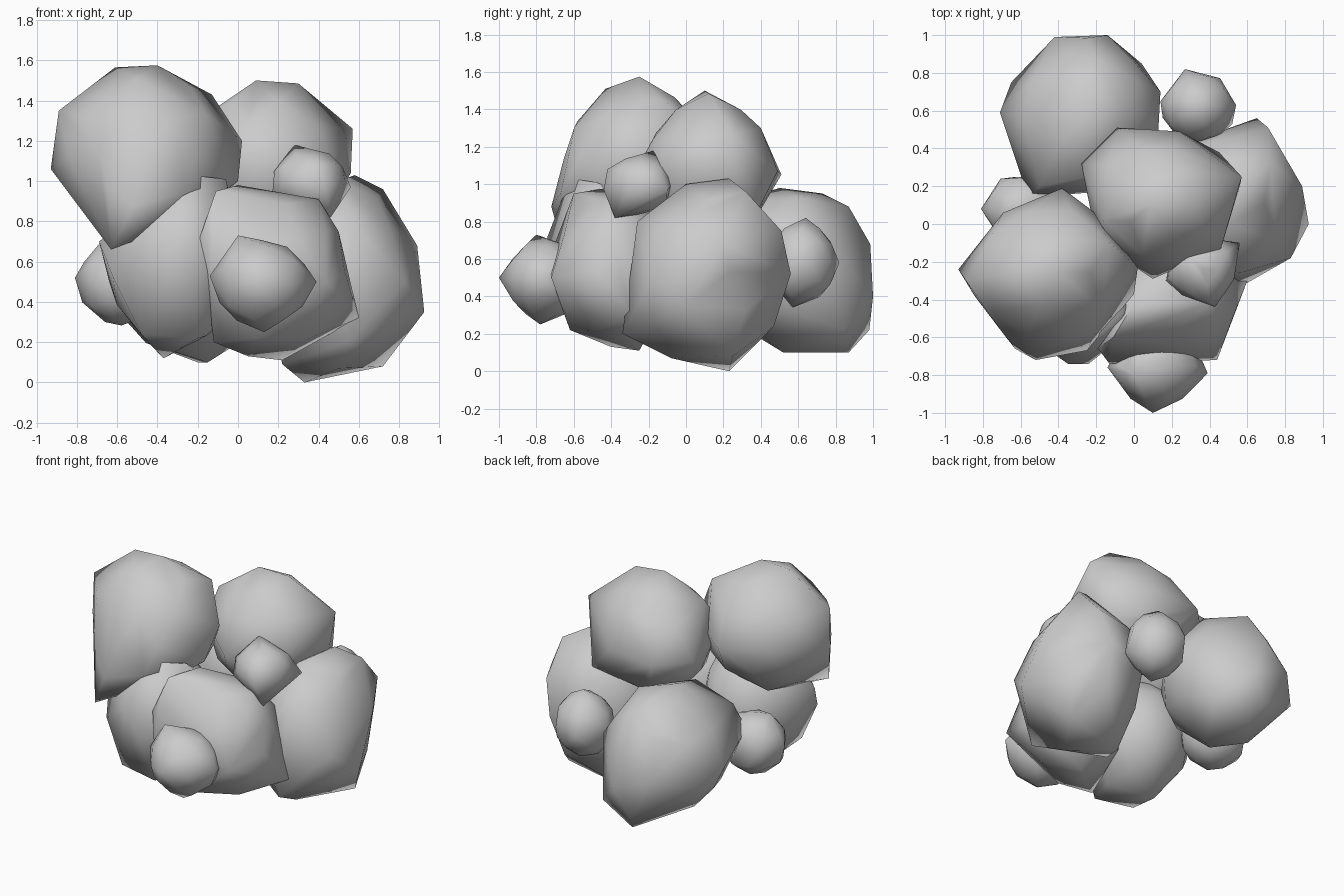
import bpy, bmesh
from math import radians
from mathutils import Vector


def boulder(name, centre, radii, corners=(), fill=0.94):
    """Convex stone: a coarse ellipsoid core stretched out to a few facet corners."""
    c = Vector(centre)
    pts = [Vector(p) for p in corners]
    core = bmesh.new()
    bmesh.ops.create_icosphere(core, subdivisions=2, radius=1)
    near = 0.38 * min(radii)
    for v in core.verts:
        p = c + Vector(a * r * fill for a, r in zip(v.co, radii))
        if all((p - Vector(q)).length > near for q in corners):
            pts.append(p)
    core.free()
    bm = bmesh.new()
    for p in pts:
        bm.verts.new(p)
    res = bmesh.ops.convex_hull(bm, input=bm.verts[:])
    junk = {g for g in res["geom_interior"] + res["geom_unused"]
            if isinstance(g, bmesh.types.BMVert)}
    bmesh.ops.delete(bm, geom=list(junk), context='VERTS')
    bmesh.ops.recalc_face_normals(bm, faces=bm.faces[:])
    me = bpy.data.meshes.new(name)
    bm.to_mesh(me)
    bm.free()
    ob = bpy.data.objects.new(name, me)
    bpy.context.collection.objects.link(ob)
    bpy.ops.object.select_all(action='DESELECT')
    ob.select_set(True)
    bpy.context.view_layer.objects.active = ob
    bpy.ops.object.shade_smooth_by_angle(angle=radians(70))
    return ob


# Two upper boulders
boulder("upper_left_boulder", (-.45, -.26, 1.13), (.44, .42, .42), [
    (-.93, -.24, 1.06), (-.89, -.3, 1.35), (-.61, -.25, 1.565), (-.4, -.25, 1.575),
    (-.13, -.1, 1.43), (.02, -.23, 1.2), (0, -.37, 1.0), (-.25, -.67, .95),
    (-.52, -.72, .88), (-.63, -.66, .66), (-.38, .19, 1.12), (-.65, -.63, .97),
    (-.5, -.43, 1.51), (-.57, -.08, .78)])
boulder("upper_right_boulder", (.14, .12, 1.07), (.4, .37, .41), [
    (.09, .1, 1.5), (.3, .12, 1.485), (.57, .25, 1.26), (.56, .2, 1.04),
    (.46, -.13, 1.1), (.1, -.29, 1.03), (-.17, -.11, 1.15), (-.28, .32, 1.05),
    (-.09, .51, 1.05), (.24, .49, 1.07), (.2, .4, 1.3), (-.16, .02, 1.33),
    (.45, .38, .85)])

# Large lower boulders
boulder("right_boulder", (.5, .11, .53), (.39, .42, .48), [
    (.58, .23, 1.03), (.72, .32, .96), (.89, .2, .68), (.925, 0, .35),
    (.83, -.18, .5), (.65, .56, .52), (.71, .51, .75), (.33, .23, 0),
    (.72, .25, .08), (.6, .47, .24), (.5, -.08, .07), (.22, 0, .09),
    (.55, -.34, .2), (.56, -.26, .8), (.5, 0, 1.0)])
boulder("front_boulder", (.19, -.38, .55), (.38, .34, .42), [
    (-.11, -.6, .95), (0, -.42, .98), (.4, -.42, .91), (.6, -.3, .32),
    (.44, -.72, .5), (-.19, -.66, .72), (-.13, -.74, .58), (.22, -.25, .11),
    (.05, -.4, .13), (.1, -.62, .22), (-.12, -.55, .2), (.5, -.4, .75)])
boulder("front_left_boulder", (-.3, -.34, .56), (.36, .38, .41), [
    (-.24, -.62, 1.03), (-.06, -.48, 1.01), (-.69, -.42, .7), (-.64, -.25, .5),
    (-.24, -.74, .55), (-.35, -.74, .72), (-.37, -.25, .12), (-.48, -.58, .24),
    (-.62, -.55, .52), (-.2, -.62, .22)])
boulder("back_boulder", (-.25, .56, .54), (.42, .42, .43), [
    (-.71, .59, .55), (-.42, .99, .5), (-.14, 1.0, .4), (.14, .7, .6),
    (-.2, .87, .88), (-.3, .5, .98), (-.06, .6, .93), (-.25, .25, .9),
    (-.25, .73, .95), (-.2, .87, .1), (-.15, .52, .1), (-.56, .14, .6),
    (-.5, .2, .78), (-.65, .75, .45), (.04, .85, .22), (-.26, .98, .22),
    (-.25, .985, .68)])

# Small stones filling the gaps
boulder("front_stone", (.12, -.75, .49), (.25, .23, .23), [
    (.39, -.79, .5), (.1, -1.0, .5), (.13, -.78, .25), (0, -.8, .73), (-.14, -.76, .53)])
boulder("upper_stone", (.36, -.24, 1.0), (.19, .18, .17), [
    (.28, -.17, 1.18), (.49, -.15, 1.1), (.56, -.1, .97), (.43, -.44, .97),
    (.46, -.38, .82), (.17, -.3, .93), (.18, -.28, 1.05), (.4, -.42, 1.08)])
boulder("left_stone", (-.58, .08, .49), (.23, .21, .22), [
    (-.81, .08, .52), (-.6, .25, .5), (-.66, .08, .3), (-.68, .05, .7)])
boulder("back_stone", (.34, .62, .58), (.21, .2, .23), [
    (.27, .82, .58), (.54, .63, .6), (.34, .64, .82), (.34, .57, .34),
    (.14, .65, .6), (.52, .53, .5)])
